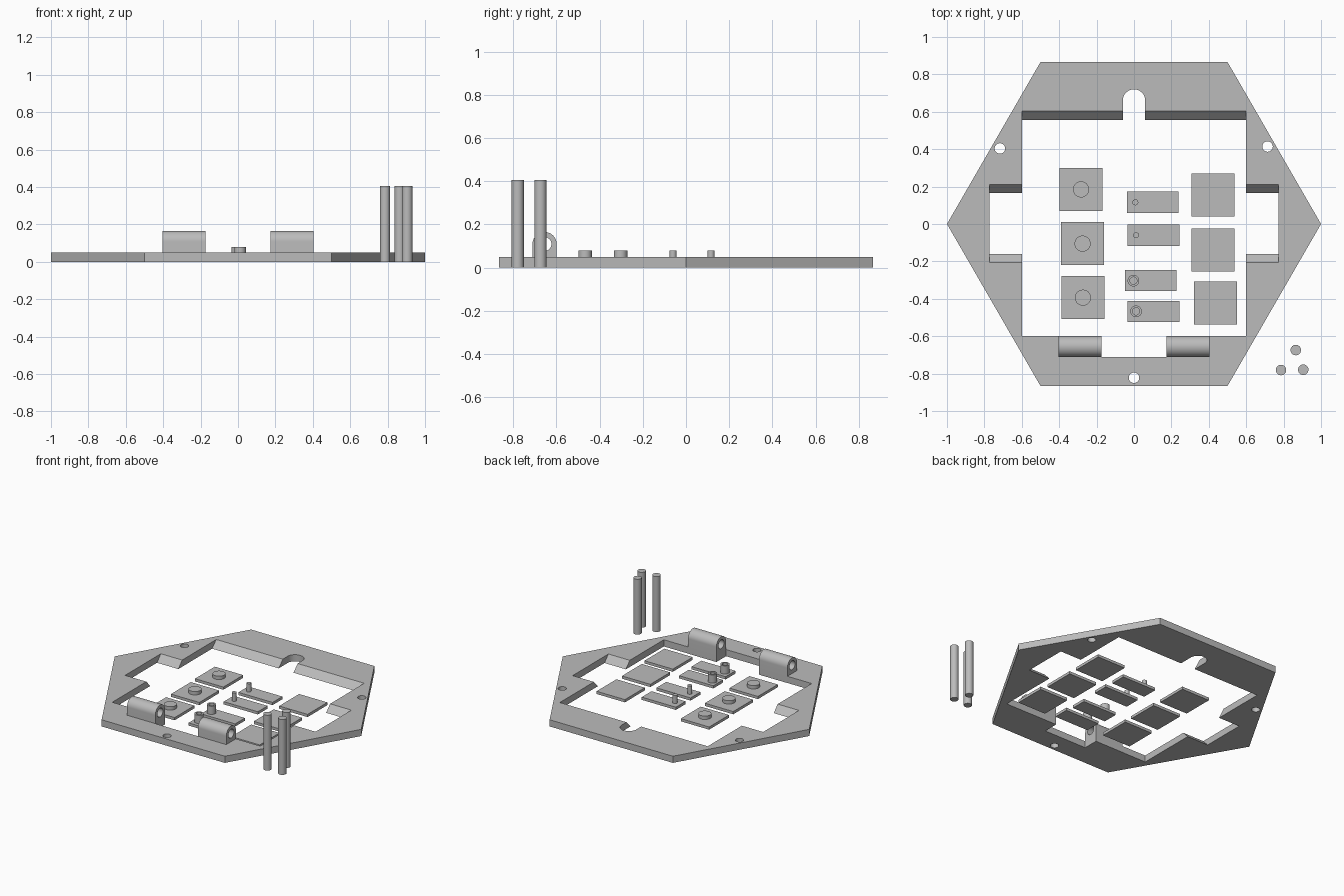
import bpy, bmesh, math

if "Cube" in bpy.data.objects:
    bpy.data.objects.remove(bpy.data.objects["Cube"])

grey = bpy.data.materials.new("light grey")
grey.diffuse_color = (0.5, 0.5, 0.5, 1)
grey.use_nodes = True
grey.node_tree.nodes["Principled BSDF"].inputs["Base Color"].default_value = grey.diffuse_color


def solid(name, pairs):
    """Closed solid from (start loop, end loop) pairs; loops after the first are holes."""
    bm = bmesh.new()
    caps = ([], [])
    for pair in pairs:
        rings = [[bm.verts.new(p) for p in loop] for loop in pair]
        n = len(rings[0])
        for ring, cap in zip(rings, caps):
            cap += [bm.edges.new((ring[i], ring[(i + 1) % n])) for i in range(n)]
        a, b = rings
        for i in range(n):
            j = (i + 1) % n
            bm.faces.new((a[i], a[j], b[j], b[i]))
    for cap in caps:
        bmesh.ops.triangle_fill(bm, edges=cap, use_beauty=True, use_dissolve=False)
    bmesh.ops.recalc_face_normals(bm, faces=bm.faces)
    mesh = bpy.data.meshes.new(name)
    bm.to_mesh(mesh)
    bm.free()
    mesh.materials.append(grey)
    obj = bpy.data.objects.new(name, mesh)
    bpy.context.collection.objects.link(obj)
    bpy.ops.object.select_all(action='DESELECT')
    obj.select_set(True)
    bpy.context.view_layer.objects.active = obj
    bpy.ops.object.shade_smooth_by_angle(angle=math.radians(30))
    return obj


def upright(points, z0, z1):
    return [(x, y, z0) for x, y in points], [(x, y, z1) for x, y in points]


def arc(cx, cy, r, start=0, end=360, n=32):
    full = end - start == 360
    steps = range(n if full else n + 1)
    return [(cx + r * math.cos(math.radians(start + (end - start) * i / n)),
             cy + r * math.sin(math.radians(start + (end - start) * i / n))) for i in steps]


def box(name, cx, cy, w, d, z0, z1):
    pts = [(cx + sx * w / 2, cy + sy * d / 2) for sx, sy in ((-1, -1), (1, -1), (1, 1), (-1, 1))]
    return solid(name, [upright(pts, z0, z1)])


# Hexagonal frame: opening has sloped back wall and sloped side notches
T = 0.049
right = [(0.402, -0.711, -0.711), (0.402, -0.6, -0.6), (0.6, -0.6, -0.6),
         (0.6, -0.16, -0.205), (0.773, -0.16, -0.205), (0.773, 0.165, 0.21),
         (0.6, 0.165, 0.21), (0.6, 0.557, 0.605), (0.06, 0.557, 0.605)]
slot = [(x, y, y) for x, y in arc(0, 0.66, 0.06, 0, 180, 24)]
opening = right + slot + [(-x, a, b) for x, a, b in reversed(right)]
pairs = [upright(arc(0, 0, 1, n=6), 0, T),
         ([(x, a, 0) for x, a, b in opening], [(x, b, T) for x, a, b in opening])]
for hx, hy in ((-0.717, 0.404), (0.714, 0.414), (0, -0.822)):
    pairs.append(upright(arc(hx, hy, 0.028), 0, T))
solid("hexagon_frame", pairs)

# Hinge knuckles: arched blocks with a bore along x
arch = [(-0.711, 0), (-0.599, 0)] + arc(-0.655, 0.109, 0.056, 0, 180, 24)
bore = arc(-0.655, 0.109, 0.032)
for side, x0 in (("left", -0.403), ("right", 0.173)):
    solid(side + "_hinge", [([(x0, y, z) for y, z in p], [(x0 + 0.23, y, z) for y, z in p])
                            for p in (arch, bore)])

TILE = 0.02
# Square tiles with low round buttons
for i, (x, y) in enumerate(((-0.283, 0.185), (-0.275, -0.105), (-0.273, -0.394))):
    box(f"button_tile_{i}", x, y, 0.23, 0.23, 0, TILE)
    solid(f"button_{i}", [upright(arc(x, y, 0.043), TILE, 0.045)])

# Plain square tiles
for i, (x, y) in enumerate(((0.422, 0.154), (0.422, -0.14), (0.437, -0.422))):
    box(f"plain_tile_{i}", x, y, 0.23, 0.23, 0, TILE)

# Narrow tiles with a thin pin or a hollow socket
for i, (x, y) in enumerate(((0.1, 0.116), (0.104, -0.06), (0.09, -0.303), (0.104, -0.467))):
    box(f"narrow_tile_{i}", x, y, 0.277, 0.113, 0, TILE)
    px = x - 0.093
    if i < 2:
        solid(f"pin_{i}", [upright(arc(px, y, 0.016), TILE, 0.08)])
    else:
        solid(f"socket_{i}", [upright(arc(px, y, r), TILE, 0.08) for r in (0.031, 0.019)])

# Loose upright rods
for i, (x, y) in enumerate(((0.865, -0.674), (0.786, -0.781), (0.905, -0.779))):
    solid(f"rod_{i}", [upright(arc(x, y, 0.028), 0, 0.406)])
